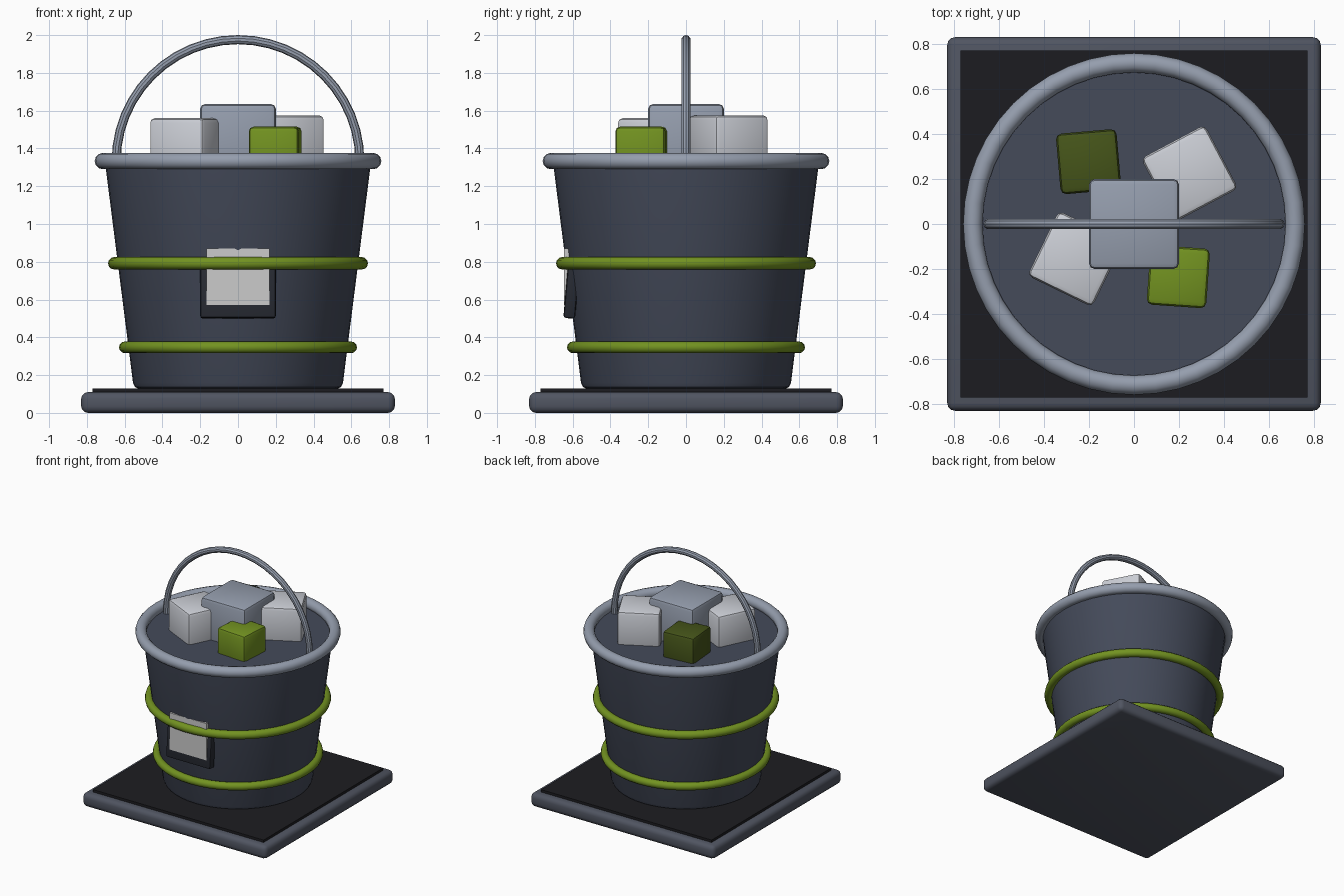
import bpy, bmesh
from math import radians, sin, cos, pi

if "Cube" in bpy.data.objects:
    bpy.data.objects.remove(bpy.data.objects["Cube"])

COLORS = {
    "slate": (0.058, 0.069, 0.102), "base_grey": (0.08, 0.09, 0.12),
    "black": (0.012, 0.012, 0.015), "steel": (0.30, 0.34, 0.42),
    "green": (0.17, 0.29, 0.015), "dark_green": (0.06, 0.09, 0.01),
    "white": (0.60, 0.62, 0.67), "paper": (0.70, 0.70, 0.70),
    "dark": (0.020, 0.023, 0.032),
}
MATS = {}
for key, c in COLORS.items():
    MATS[key] = bpy.data.materials.new(key)
    MATS[key].diffuse_color = (*c, 1)


def finish(name, mat):
    ob = bpy.context.object
    ob.name = name
    ob.data.materials.append(MATS[mat])
    bpy.ops.object.shade_smooth_by_angle(angle=radians(35))
    return ob


def box(name, mat, loc, size, rot=(0, 0, 0), bevel=0.0, segments=2):
    bpy.ops.mesh.primitive_cube_add(size=1, location=loc, rotation=[radians(a) for a in rot])
    ob = bpy.context.object
    ob.scale = size
    bpy.ops.object.transform_apply(location=False, rotation=False, scale=True)
    if bevel:
        m = ob.modifiers.new("bevel", "BEVEL")
        m.width, m.segments = bevel, segments
        bpy.ops.object.modifier_apply(modifier="bevel")
    return finish(name, mat)


def ring(name, mat, z, major, minor):
    bpy.ops.mesh.primitive_torus_add(location=(0, 0, z), major_radius=major, minor_radius=minor,
                                     major_segments=48, minor_segments=12)
    return finish(name, mat)


def lathe(name, mat, profile, steps=48):
    # revolve (radius, z) points and close both ends with a flat cap
    bm = bmesh.new()
    rings = [[bm.verts.new((r * cos(2 * pi * i / steps), r * sin(2 * pi * i / steps), z))
              for i in range(steps)] for r, z in profile]
    for a, b in zip(rings, rings[1:]):
        for i in range(steps):
            j = (i + 1) % steps
            bm.faces.new((a[i], a[j], b[j], b[i]))
    bm.faces.new(rings[0][::-1])
    bm.faces.new(rings[-1])
    return from_bmesh(name, mat, bm)


def from_bmesh(name, mat, bm):
    bmesh.ops.recalc_face_normals(bm, faces=bm.faces)
    me = bpy.data.meshes.new(name)
    bm.to_mesh(me)
    bm.free()
    ob = bpy.data.objects.new(name, me)
    bpy.context.collection.objects.link(ob)
    bpy.ops.object.select_all(action="DESELECT")
    bpy.context.view_layer.objects.active = ob
    ob.select_set(True)
    return finish(name, mat)


# square stand with dark inlay
box("base_plate", "base_grey", (0, 0, 0.055), (1.66, 1.66, 0.11), bevel=0.035, segments=3)
box("base_inlay", "black", (0, 0, 0.115), (1.54, 1.54, 0.03))

# tapered pail filled almost to the rim
lathe("bucket", "slate", [(0.53, 0.13), (0.546, 0.137), (0.556, 0.16), (0.702, 1.31)])
ring("rim", "steel", 1.333, 0.716, 0.043)
ring("upper_band", "green", 0.792, 0.655, 0.033)
ring("lower_band", "green", 0.347, 0.599, 0.031)

# arched carrying handle, ends sunk below the contents
bm = bmesh.new()
arc, sides = 26, 10
loops = []
for i in range(arc + 1):
    a = radians(-8 + 196 * i / arc)
    loops.append([])
    for k in range(sides):
        t = 2 * pi * k / sides
        r = 0.645 + 0.024 * cos(t)
        loops[-1].append(bm.verts.new((r * cos(a), 0.024 * sin(t), 1.331 + r * sin(a))))
for a, b in zip(loops, loops[1:]):
    for k in range(sides):
        n = (k + 1) % sides
        bm.faces.new((a[k], a[n], b[n], b[k]))
bm.faces.new(loops[0])
bm.faces.new(loops[-1])
from_bmesh("handle", "steel", bm)

# blocks inside: material, x, y, size, top height, turn
blocks = [
    ("steel", 0.0, 0.0, 0.40, 1.635, 0),
    ("white", -0.26, -0.155, 0.32, 1.56, -26),
    ("white", 0.247, 0.225, 0.32, 1.575, 28),
    ("green", 0.197, -0.234, 0.265, 1.515, -4),
    ("dark_green", -0.202, 0.277, 0.27, 1.515, 5),
]
for i, (mat, x, y, s, top, turn) in enumerate(blocks):
    box(f"block_{i + 1}", mat, (x, y, top - s / 2), (s, s, s), (0, 0, turn), bevel=0.025)

# tag on the front: leaning dark backing and upright pale panel
box("tag_backing", "dark", (0, -0.606, 0.645), (0.40, 0.062, 0.29), (-5, 0, 0), bevel=0.014)
box("tag_panel", "paper", (0, -0.629, 0.72), (0.335, 0.032, 0.30))

for m in bpy.data.materials:
    if m.users and not m.is_grease_pencil:
        m.use_nodes = True
        m.node_tree.nodes["Principled BSDF"].inputs["Base Color"].default_value = m.diffuse_color
